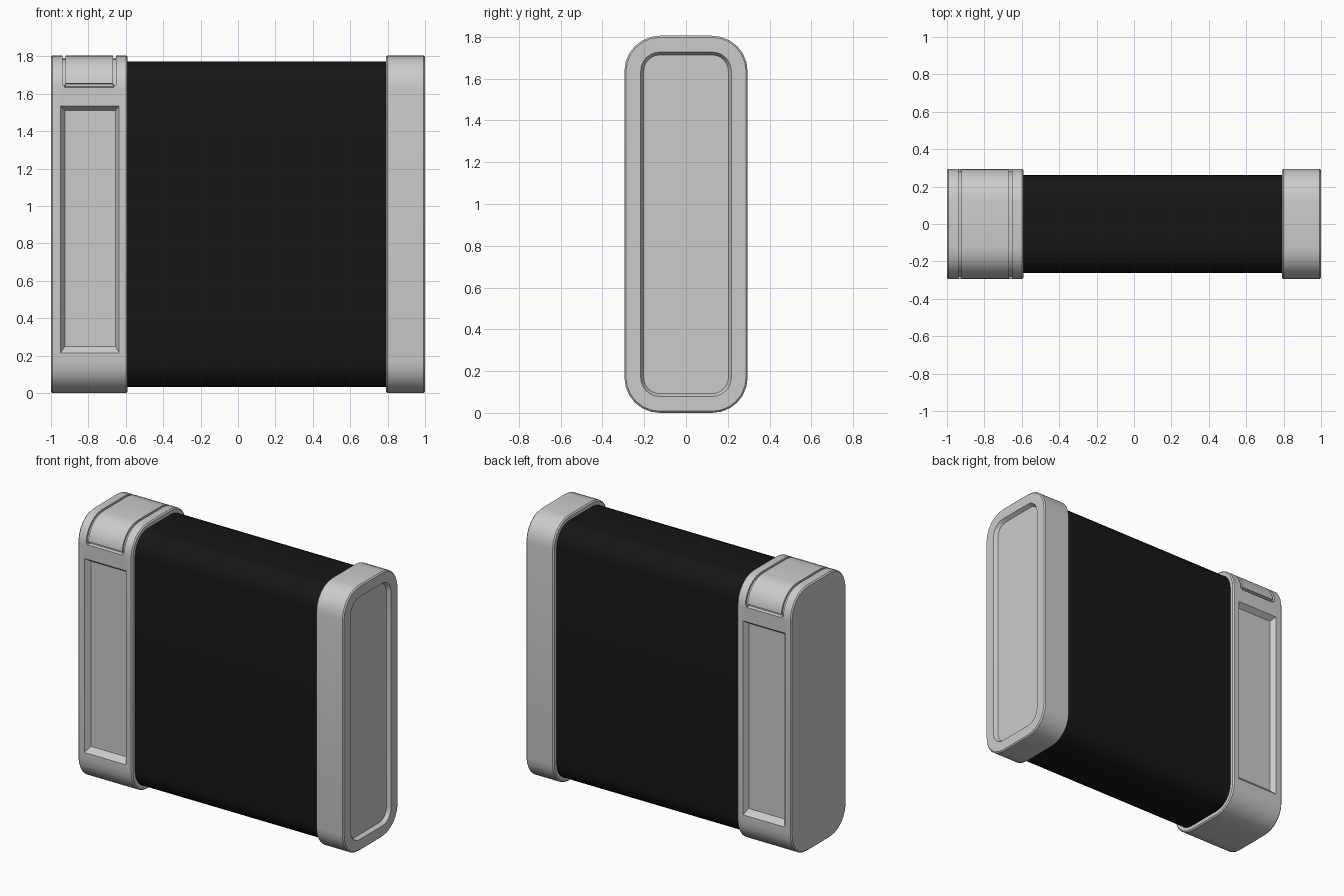
import bpy, bmesh, math

if "Cube" in bpy.data.objects:
    bpy.data.objects.remove(bpy.data.objects["Cube"])

HY, Z0, Z1, R = 0.295, 0.0, 1.805, 0.17


def profile(inset, seg=6):
    # Rounded rectangle in the YZ plane, shrunk by inset
    r = R - inset
    cy, zt, zb = HY - R, Z1 - R, Z0 + R
    pts = []
    for y, z, a0 in ((cy, zb, -90), (cy, zt, 0), (-cy, zt, 90), (-cy, zb, 180)):
        for i in range(seg + 1):
            a = math.radians(a0 + 90 * i / seg)
            pts.append((y + r * math.cos(a), z + r * math.sin(a)))
    return pts


def loft(name, rings):
    # Skin a list of 3D rings and close both ends
    bm = bmesh.new()
    loops = [[bm.verts.new(p) for p in ring] for ring in rings]
    for a, b in zip(loops, loops[1:]):
        n = len(a)
        for i in range(n):
            bm.faces.new((a[i], a[(i + 1) % n], b[(i + 1) % n], b[i]))
    bm.faces.new(loops[0])
    bm.faces.new(loops[-1])
    bmesh.ops.recalc_face_normals(bm, faces=bm.faces)
    me = bpy.data.meshes.new(name)
    bm.to_mesh(me)
    bm.free()
    ob = bpy.data.objects.new(name, me)
    bpy.context.collection.objects.link(ob)
    return ob


def shell(name, sections):
    return loft(name, [[(x, y, z) for y, z in profile(i)] for x, i in sections])


def select(ob):
    bpy.ops.object.select_all(action='DESELECT')
    ob.select_set(True)
    bpy.context.view_layer.objects.active = ob


def cut(target, cutter):
    cutter.hide_render = True
    mod = target.modifiers.new("cut", 'BOOLEAN')
    mod.operation, mod.solver, mod.object = 'DIFFERENCE', 'EXACT', cutter
    select(target)
    bpy.ops.object.modifier_apply(modifier=mod.name)
    bpy.data.objects.remove(cutter)


def rect(x0, x1, y, z0, z1):
    return [(x0, y, z0), (x1, y, z0), (x1, y, z1), (x0, y, z1)]


def arch(x, depth, z):
    # Band following the top of the profile down to height z on both sides
    def path(inset):
        h = HY - inset
        return [(h, z)] + [p for p in profile(inset) if p[1] > z] + [(-h, z)]
    outline = path(-0.04) + path(depth)[::-1]
    return [(x, y, zz) for y, zz in outline]


# Main dark body
body = shell("body", [(-0.62, 0.032), (0.82, 0.032)])
mat = bpy.data.materials.new("black")
mat.diffuse_color = (0.008, 0.008, 0.008, 1)
mat.use_nodes = True
mat.node_tree.nodes["Principled BSDF"].inputs["Base Color"].default_value = mat.diffuse_color
body.data.materials.append(mat)

# Right end cap with recessed end panel
right = shell("right_cap", [(0.79, 0.008), (0.798, 0), (0.992, 0), (1.0, 0.008),
                            (1.0, 0.078), (0.975, 0.092)])

# Left end cap
left = shell("left_cap", [(-1.0, 0.008), (-0.992, 0), (-0.598, 0), (-0.59, 0.008)])

# Sloped panel recesses and clip grooves on front and back
for s in (-1, 1):
    cut(left, loft("panel_cutter", [
        rect(-0.975, -0.615, s * 0.33, 0.18, 1.56),
        rect(-0.925, -0.655, s * 0.26, 0.25, 1.51)]))
    cut(left, loft("clip_cutter", [
        rect(-0.937, -0.653, s * 0.35, 1.624, 1.666),
        rect(-0.923, -0.667, s * 0.272, 1.638, 1.652)]))

# Clip side grooves running over the top
for x in (-0.93, -0.66):
    cut(left, loft("groove_cutter", [arch(x - 0.008, 0.014, 1.645),
                                     arch(x + 0.008, 0.014, 1.645)]))

for ob in (body, right, left):
    select(ob)
    bpy.ops.object.shade_smooth_by_angle(angle=math.radians(25))
